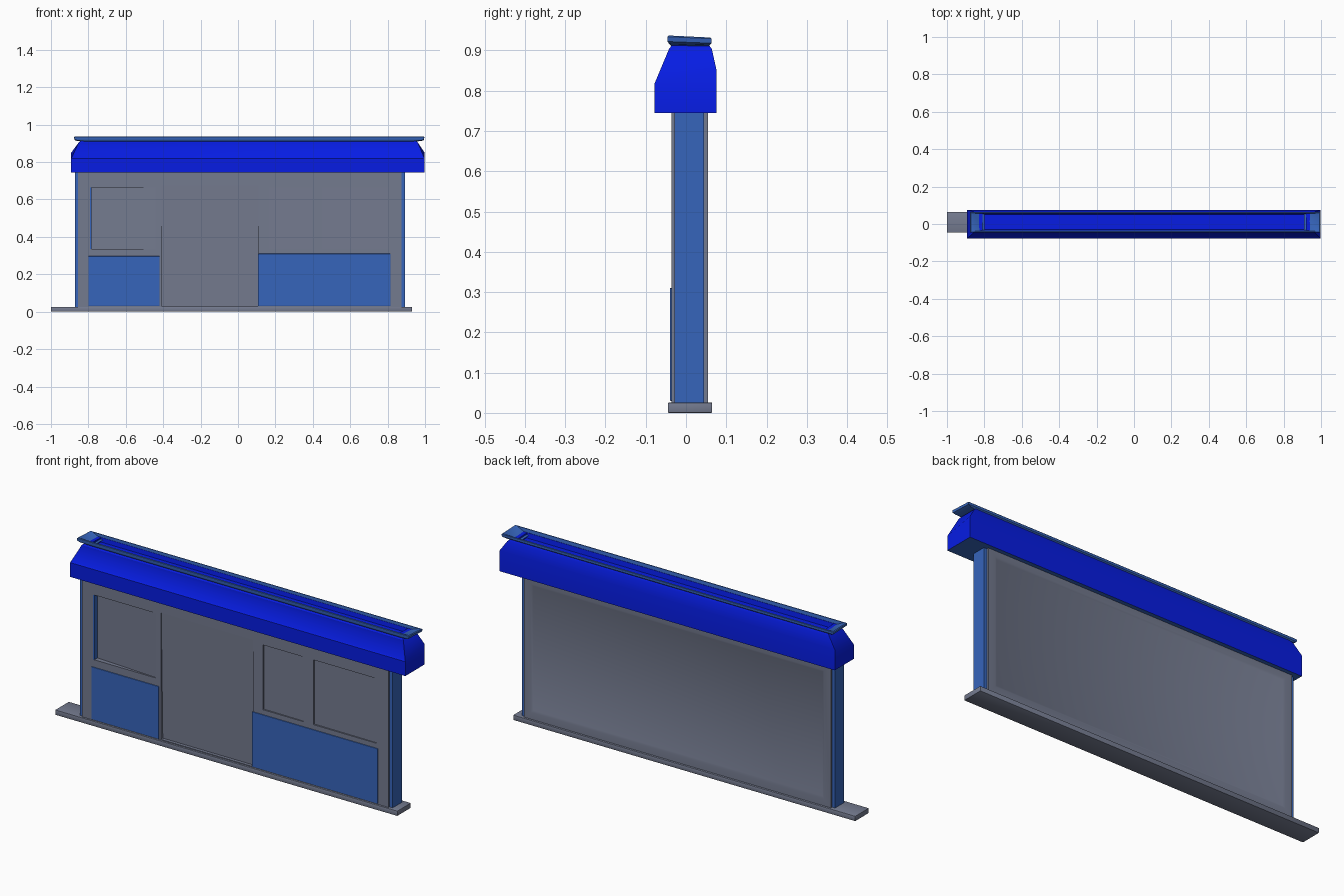
import bpy, bmesh, math

if "Cube" in bpy.data.objects:
    bpy.data.objects.remove(bpy.data.objects["Cube"])


def mat(name, rgb):
    m = bpy.data.materials.new(name)
    m.diffuse_color = (*rgb, 1)
    m.use_nodes = True
    m.node_tree.nodes["Principled BSDF"].inputs["Base Color"].default_value = m.diffuse_color
    return m


GREY = mat("slate_grey", (0.175, 0.197, 0.275))
BLUE = mat("mid_blue", (0.037, 0.13, 0.5))
BRIGHT = mat("bright_blue", (0.002, 0.012, 0.77))


def finish(name, bm, *materials):
    bmesh.ops.recalc_face_normals(bm, faces=bm.faces)
    me = bpy.data.meshes.new(name)
    bm.to_mesh(me)
    bm.free()
    ob = bpy.data.objects.new(name, me)
    bpy.context.collection.objects.link(ob)
    for m in materials:
        me.materials.append(m)
    return ob


def smooth(ob, angle):
    bpy.ops.object.select_all(action='DESELECT')
    ob.select_set(True)
    bpy.context.view_layer.objects.active = ob
    bpy.ops.object.shade_smooth_by_angle(angle=math.radians(angle))


def add_box(bm, x0, x1, y0, y1, z0, z1):
    verts = bmesh.ops.create_cube(bm, size=1)["verts"]
    for v in verts:
        c = v.co
        c.x = x0 if c.x < 0 else x1
        c.y = y0 if c.y < 0 else y1
        c.z = z0 if c.z < 0 else z1
    return verts


def box(name, material, *dims, bevel=0):
    bm = bmesh.new()
    add_box(bm, *dims)
    if bevel:
        bmesh.ops.bevel(bm, geom=bm.edges[:], offset=bevel, segments=2,
                        profile=0.5, affect='EDGES')
    return finish(name, bm, material)


def loft(rings, closed=False):
    """Stack rectangles (x0, x1, y0, y1, z front, z back)."""
    bm = bmesh.new()
    vs = [[bm.verts.new(p) for p in ((x0, y0, zf), (x1, y0, zf), (x1, y1, zb), (x0, y1, zb))]
          for x0, x1, y0, y1, zf, zb in rings]
    pairs = list(zip(vs, vs[1:])) + ([(vs[-1], vs[0])] if closed else [])
    for a, b in pairs:
        for i in range(4):
            j = (i + 1) % 4
            bm.faces.new((a[i], a[j], b[j], b[i]))
    if not closed:
        bm.faces.new(vs[0])
        bm.faces.new(vs[-1])
    bmesh.ops.recalc_face_normals(bm, faces=bm.faces)
    return bm


# Plinth, offset to the left
smooth(box("plinth", GREY, -1.0, 0.93, -0.045, 0.065, 0, 0.026, bevel=0.003), 40)

# Wall with a shallow framed back
bm = bmesh.new()
add_box(bm, -0.855, 0.875, -0.036, 0.055, 0.022, 0.755)
bm.normal_update()
back = [f for f in bm.faces if f.normal.y > 0.9]
bmesh.ops.inset_region(bm, faces=back, thickness=0.055)
bmesh.ops.inset_region(bm, faces=back, thickness=0.015, depth=-0.005)
wall = finish("wall", bm, GREY)

# Window and door recesses; extra depth to the left or the bottom tilts the pane
bm = bmesh.new()
for x0, x1, z0, z1, depth, left, low in ((-0.79, -0.44, 0.335, 0.665, 0.004, 0.022, 0),
                                         (-0.41, 0.11, 0.03, 0.675, 0.004, 0, 0.012),
                                         (0.165, 0.395, 0.335, 0.665, 0.005, 0.003, 0),
                                         (0.45, 0.805, 0.335, 0.665, 0.005, 0.003, 0)):
    for v in add_box(bm, x0, x1, -0.1, -0.036 + depth, z0, z1):
        if v.co.y > -0.05:
            v.co.y += left * (v.co.x == x0 or abs(v.co.x - x0) < 1e-4)
            v.co.y += low * (abs(v.co.z - z0) < 1e-4)
cutter = finish("opening_cutter", bm, GREY)
cutter.hide_render = True
mod = wall.modifiers.new("openings", 'BOOLEAN')
mod.object = cutter
mod.solver = 'EXACT'
bpy.context.view_layer.objects.active = wall
bpy.ops.object.modifier_apply(modifier=mod.name)
bpy.data.objects.remove(cutter)
smooth(wall, 30)

# Blue reveal, lower panels and end strips
box("window_reveal", BLUE, -0.792, -0.784, -0.0362, -0.008, 0.336, 0.664)
box("lower_panel_left", BLUE, -0.80, -0.42, -0.040, -0.034, 0.03, 0.297, bevel=0.002)
box("lower_panel_right", BLUE, 0.107, 0.815, -0.040, -0.034, 0.03, 0.31, bevel=0.002)
box("end_strip_left", BLUE, -0.872, -0.85, -0.028, 0.045, 0.026, 0.75)
box("end_strip_right", BLUE, 0.87, 0.892, -0.028, 0.045, 0.026, 0.75)

# Awning with hipped ends and a recessed top
bm = loft([(-0.892, 0.998, -0.078, 0.076, 0.745, 0.745),
           (-0.892, 0.998, -0.078, 0.076, 0.818, 0.85),
           (-0.852, 0.962, -0.042, 0.064, 0.904, 0.904),
           (-0.842, 0.952, -0.036, 0.058, 0.912, 0.912),
           (-0.842, 0.952, -0.036, 0.058, 0.920, 0.917),
           (-0.81, 0.92, -0.034, 0.055, 0.920, 0.917),
           (-0.81, 0.92, -0.030, 0.052, 0.895, 0.895)])
# Sunken panel on the front slope
slope = [f for f in bm.faces if f.normal.y < -0.3 and f.normal.z > 0.2
         and 0.82 < f.calc_center_median().z < 0.88]
bmesh.ops.inset_region(bm, faces=slope, thickness=0.014, depth=-0.005)
# Underside in the duller blue
for f in bm.faces:
    f.material_index = int(f.calc_center_median().z < 0.75)
smooth(finish("awning", bm, BRIGHT, BLUE), 35)

# Rim on top: thin sides, wide sloping ends
bm = loft([(-0.86, 0.98, -0.042, 0.058, 0.916, 0.913),
           (-0.874, 0.994, -0.046, 0.063, 0.922, 0.918),
           (-0.876, 0.996, -0.046, 0.063, 0.934, 0.929),
           (-0.872, 0.992, -0.043, 0.060, 0.937, 0.932),
           (-0.862, 0.982, -0.040, 0.058, 0.936, 0.931),
           (-0.80, 0.91, -0.034, 0.055, 0.908, 0.906)], closed=True)
smooth(finish("top_rim", bm, BLUE), 35)
